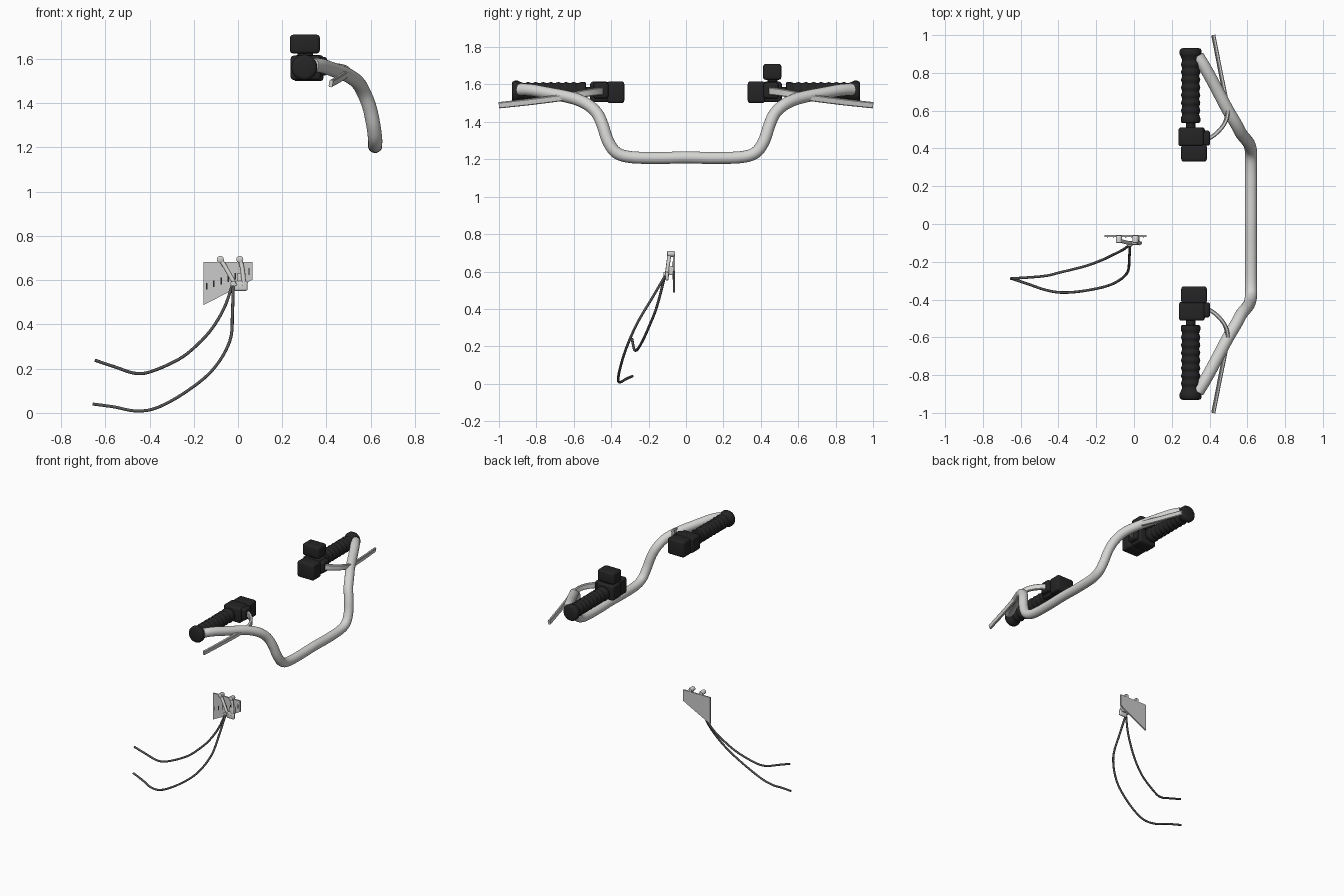
import bpy, bmesh, math
from mathutils import Vector, Quaternion

if "Cube" in bpy.data.objects:
    bpy.data.objects.remove(bpy.data.objects["Cube"])


def material(name, c):
    m = bpy.data.materials.new(name)
    m.diffuse_color = (*c, 1)
    m.use_nodes = True
    m.node_tree.nodes["Principled BSDF"].inputs["Base Color"].default_value = m.diffuse_color
    return m


SILVER = material("silver", (0.66, 0.66, 0.65))
PLATE = material("plate_grey", (0.60, 0.60, 0.60))
BLACK = material("rubber_black", (0.018, 0.018, 0.019))
CABLE = material("cable_grey", (0.09, 0.09, 0.09))


def finish(bm, name, mat, angle=40):
    bmesh.ops.recalc_face_normals(bm, faces=bm.faces)
    me = bpy.data.meshes.new(name)
    bm.to_mesh(me)
    bm.free()
    ob = bpy.data.objects.new(name, me)
    bpy.context.collection.objects.link(ob)
    me.materials.append(mat)
    bpy.ops.object.select_all(action='DESELECT')
    ob.select_set(True)
    bpy.context.view_layer.objects.active = ob
    bpy.ops.object.shade_smooth_by_angle(angle=math.radians(angle))
    return ob


def smooth_path(pts, n):
    """Catmull-Rom samples through the points."""
    p = [Vector(q) for q in pts]
    p = [2 * p[0] - p[1]] + p + [2 * p[-1] - p[-2]]
    out = []
    for a, b, c, d in zip(p, p[1:], p[2:], p[3:]):
        for i in range(n):
            t = i / n
            out.append(0.5 * (2 * b + (c - a) * t + (2 * a - 5 * b + 4 * c - d) * t * t
                              + (3 * b - a - 3 * c + d) * t ** 3))
    return out + [p[-2]]


def sweep(name, pts, section, mat, n=6, end_scale=1.0):
    """Sweep a (side, up) cross-section along a smooth path."""
    path = smooth_path(pts, n)
    bm = bmesh.new()
    tan = (path[1] - path[0]).normalized()
    up = Vector((0, 0, 1))
    up = (up - tan * up.dot(tan)).normalized()
    rings = []
    for i, p in enumerate(path):
        t = (path[min(i + 1, len(path) - 1)] - path[max(i - 1, 0)]).normalized()
        up = tan.rotation_difference(t) @ up
        tan = t
        side = t.cross(up)
        k = 1 + (end_scale - 1) * i / (len(path) - 1)
        rings.append([bm.verts.new(p + side * a * k + up * b * k) for a, b in section])
    m = len(section)
    for r, q in zip(rings, rings[1:]):
        for j in range(m):
            bm.faces.new((r[j], r[(j + 1) % m], q[(j + 1) % m], q[j]))
    bm.faces.new(rings[0])
    bm.faces.new(rings[-1])
    return finish(bm, name, mat)


def circle(r, n):
    return [(r * math.cos(2 * math.pi * i / n), r * math.sin(2 * math.pi * i / n)) for i in range(n)]


def lathe_y(name, prof, x, z, mat, n=28):
    """Revolve (y, radius) pairs about a line parallel to y."""
    bm = bmesh.new()
    rings = [[bm.verts.new((x + a, y, z + b)) for a, b in circle(r, n)] for y, r in prof]
    for r, q in zip(rings, rings[1:]):
        for j in range(n):
            bm.faces.new((r[j], r[(j + 1) % n], q[(j + 1) % n], q[j]))
    bm.faces.new(rings[0])
    bm.faces.new(rings[-1])
    return finish(bm, name, mat, 50)


def box(name, lo, hi, mat, bevel=0.014):
    bm = bmesh.new()
    bmesh.ops.create_cube(bm, size=1)
    for v in bm.verts:
        v.co = [(a + b) / 2 + c * (b - a) for a, b, c in zip(lo, hi, v.co)]
    if bevel:
        bmesh.ops.bevel(bm, geom=bm.edges[:], offset=bevel, segments=3, profile=0.5, affect='EDGES')
    return finish(bm, name, mat)


# Handlebar tube, mirrored half path
half = [(0.62, 0.15, 1.207), (0.62, 0.30, 1.212), (0.62, 0.375, 1.238), (0.612, 0.418, 1.30),
        (0.595, 0.445, 1.38), (0.57, 0.475, 1.445), (0.54, 0.53, 1.495), (0.493, 0.61, 1.528),
        (0.43, 0.73, 1.552), (0.375, 0.83, 1.57), (0.338, 0.89, 1.572)]
bar = [(x, -y, z) for x, y, z in reversed(half)] + [(0.62, 0, 1.21)] + half
sweep("handlebar", bar, circle(0.032, 24), SILVER)

# Ribbed grip, control boxes and lever on each side
GX, GZ = 0.30, 1.562
for s, tag in ((1, "rear"), (-1, "front")):
    prof = [(0.535, 0.040), (0.537, 0.050), (0.555, 0.052)]
    for i in range(49):
        t = i / 48
        prof.append((0.56 + 0.325 * t, 0.048 + 0.003 * math.cos(t * 2 * math.pi * 8)))
    prof += [(0.89, 0.054), (0.898, 0.058), (0.918, 0.058), (0.927, 0.053), (0.931, 0.042)]
    lathe_y("grip_" + tag, [(s * y, r) for y, r in prof], GX, GZ, BLACK)
    lathe_y("grip_core_" + tag, [(s * 0.48, 0.025), (s * 0.54, 0.025)], GX, GZ, BLACK, 16)

    def side_box(name, x0, x1, y0, y1, z0, z1):
        ys = sorted((s * y0, s * y1))
        box(name + "_" + tag, (x0, ys[0], z0), (x1, ys[1], z1), BLACK)

    side_box("switch_box", 0.25, 0.386, 0.33, 0.422, 1.50, 1.617)
    side_box("lever_clamp", 0.238, 0.375, 0.412, 0.512, 1.505, 1.615)
    side_box("lever_mount", 0.35, 0.403, 0.415, 0.495, 1.525, 1.61)
    if s > 0:
        side_box("fluid_reservoir", 0.235, 0.37, 0.412, 0.51, 1.625, 1.71)
        side_box("reservoir_neck", 0.27, 0.34, 0.435, 0.49, 1.59, 1.65)
    lever = [(0.375, 0.44, 1.565), (0.43, 0.475, 1.562), (0.475, 0.525, 1.555), (0.494, 0.58, 1.545),
             (0.49, 0.64, 1.533), (0.455, 0.82, 1.509), (0.42, 0.999, 1.489)]
    flat = [(-.011, -.016), (-.006, -.021), (.006, -.021), (.011, -.016),
            (.011, .016), (.006, .021), (-.006, .021), (-.011, .016)]
    sweep("brake_lever_" + tag, [(x, s * y, z) for x, y, z in lever], flat, SILVER, 6, 0.78)

# Mounting plate: extruded outline
outline = [(-0.155, 0.683), (0.065, 0.683), (0.065, 0.602), (0.04, 0.588), (-0.155, 0.488)]
bm = bmesh.new()
face = bm.faces.new([bm.verts.new((x, -0.069, z)) for x, z in outline])
ext = bmesh.ops.extrude_face_region(bm, geom=[face])
for v in ext["geom"]:
    if isinstance(v, bmesh.types.BMVert):
        v.co.y = -0.059
finish(bm, "mounting_plate", PLATE)

# Dark slots along the plate front
for i, (x, z) in enumerate([(-0.141, 0.573), (-0.109, 0.584), (-0.076, 0.596), (-0.044, 0.606),
                            (-0.013, 0.617), (0.05, 0.639)]):
    box("plate_slot_%d" % i, (x - 0.003, -0.071, z - 0.015), (x + 0.003, -0.068, z + 0.015), BLACK, 0)

# Pivoting arms with round heads, and the cable stop they meet at
for i, arm in enumerate(([(-0.08, -0.088, 0.695), (-0.055, -0.094, 0.655), (-0.01, -0.105, 0.575)],
                         [(0.008, -0.088, 0.695), (0.02, -0.094, 0.65), (0.028, -0.103, 0.575)])):
    sweep("pivot_arm_%d" % i, arm, circle(0.010, 12), SILVER)
    lathe_y("pivot_head_%d" % i, [(-0.101, 0.011), (-0.098, 0.016), (-0.066, 0.016), (-0.06, 0.012)],
            arm[0][0], 0.694, SILVER, 16)
box("cable_stop", (-0.02, -0.11, 0.552), (0.043, -0.093, 0.597), SILVER, 0.008)
box("stop_bracket", (-0.005, -0.1, 0.58), (0.03, -0.064, 0.63), SILVER, 0.006)
lathe_y("cable_ferrule", [(-0.12, 0.012), (-0.09, 0.012)], -0.022, 0.585, SILVER, 16)

# Two hanging cables
upper = [(-0.022, -0.11, 0.59), (-0.06, -0.137, 0.48), (-0.115, -0.165, 0.385), (-0.18, -0.195, 0.312),
         (-0.265, -0.225, 0.244), (-0.39, -0.256, 0.188), (-0.465, -0.274, 0.179),
         (-0.56, -0.283, 0.209), (-0.647, -0.288, 0.238)]
lower = [(-0.022, -0.11, 0.58), (-0.025, -0.18, 0.46), (-0.037, -0.26, 0.325), (-0.115, -0.318, 0.194),
         (-0.24, -0.35, 0.092), (-0.37, -0.363, 0.022), (-0.465, -0.35, 0.009),
         (-0.56, -0.318, 0.027), (-0.655, -0.287, 0.04)]
sweep("upper_cable", upper, circle(0.007, 10), CABLE)
sweep("lower_cable", lower, circle(0.007, 10), CABLE)
